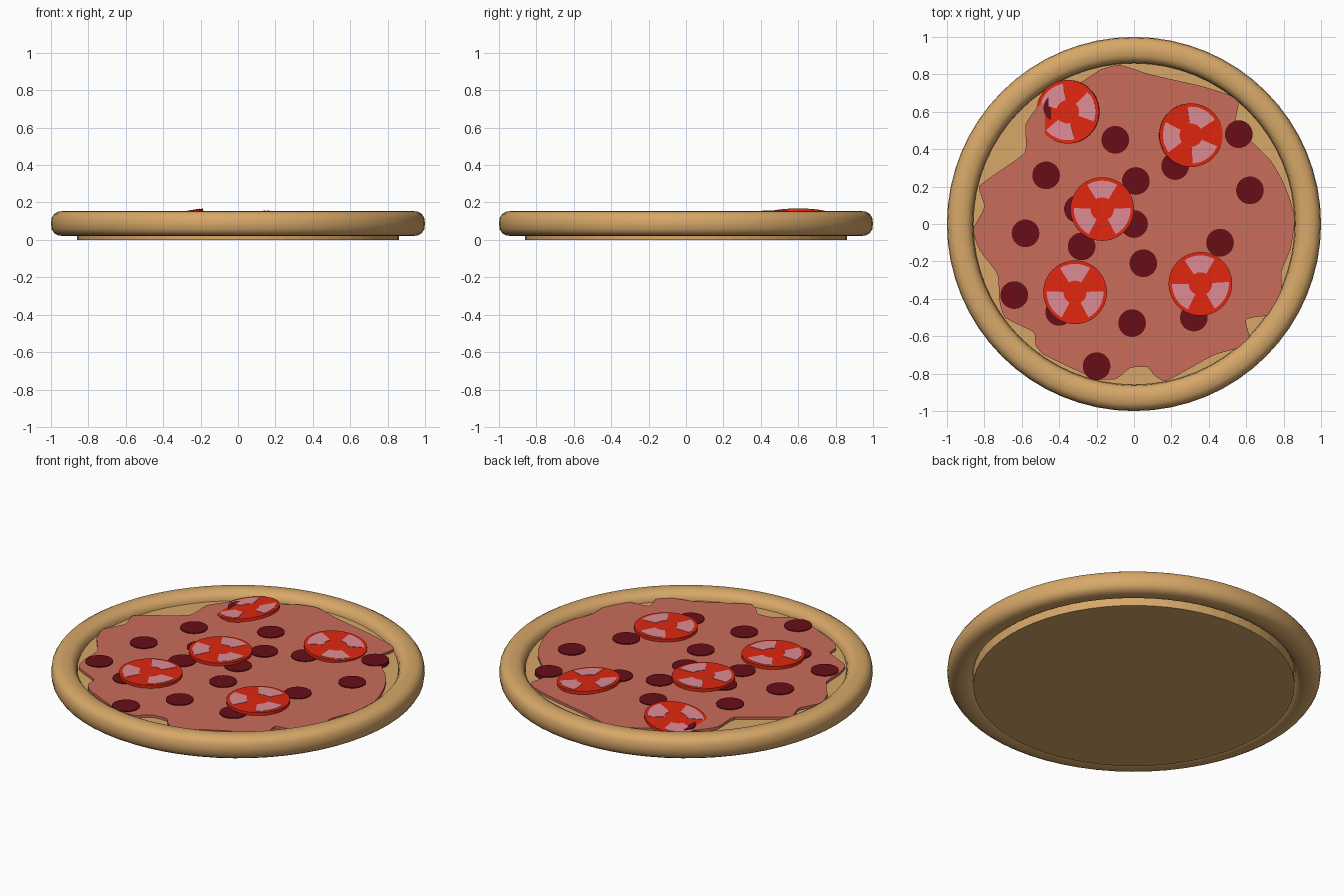
import bpy, bmesh
from math import sin, cos, pi, radians, copysign
from mathutils import Matrix, Vector

if "Cube" in bpy.data.objects:
    bpy.data.objects.remove(bpy.data.objects["Cube"])


def material(name, rgb):
    m = bpy.data.materials.new(name)
    m.diffuse_color = (*rgb, 1)
    m.use_nodes = True
    m.node_tree.nodes["Principled BSDF"].inputs["Base Color"].default_value = m.diffuse_color
    return m


DOUGH = material("dough", (0.68, 0.39, 0.14))
SAUCE = material("sauce", (0.58, 0.15, 0.10))
SAUSAGE = material("sausage", (0.14, 0.004, 0.008))
RED = material("tomato_red", (0.75, 0.02, 0.005))
PINK = material("tomato_pulp", (0.73, 0.26, 0.30))


def finish(name, bm, *mats):
    bmesh.ops.recalc_face_normals(bm, faces=bm.faces)
    me = bpy.data.meshes.new(name)
    bm.to_mesh(me)
    bm.free()
    for m in mats:
        me.materials.append(m)
    ob = bpy.data.objects.new(name, me)
    bpy.context.collection.objects.link(ob)
    return ob


def slab(bm, outline, z0, z1, mat=0):
    """Extrude a flat outline from z0 up to z1."""
    lo = [bm.verts.new((x, y, z0)) for x, y in outline]
    hi = [bm.verts.new((x, y, z1)) for x, y in outline]
    n = len(outline)
    faces = [bm.faces.new(lo[::-1]), bm.faces.new(hi)]
    faces += [bm.faces.new((lo[i], lo[(i + 1) % n], hi[(i + 1) % n], hi[i])) for i in range(n)]
    for f in faces:
        f.material_index = mat


def arc(r, a0, a1, n):
    return [(r * cos(a0 + (a1 - a0) * i / n), r * sin(a0 + (a1 - a0) * i / n)) for i in range(n + 1)]


def circle(r, n):
    return arc(r, 0, 2 * pi, n)[:-1]


# Crust: a slightly squared round section swept around the pizza
def squared(v):
    return copysign(abs(v) ** 0.8, v)


SEG, SIDES = 64, 16
bm = bmesh.new()
rings = []
for i in range(SEG):
    a = 2 * pi * i / SEG
    ring = []
    for j in range(SIDES):
        t = 2 * pi * j / SIDES
        r, z = 0.93 + 0.07 * squared(cos(t)), 0.0875 + 0.0675 * squared(sin(t))
        ring.append(bm.verts.new((r * cos(a), r * sin(a), z)))
    rings.append(ring)
for i in range(SEG):
    p, q = rings[i], rings[(i + 1) % SEG]
    for j in range(SIDES):
        k = (j + 1) % SIDES
        bm.faces.new((p[j], q[j], q[k], p[k]))
crust = finish("crust", bm, DOUGH)
for f in crust.data.polygons:
    f.use_smooth = True

# Base disc
bm = bmesh.new()
slab(bm, circle(0.86, SEG), 0, 0.105)
finish("base", bm, DOUGH)

# Sauce: irregular outline, smoothed through its points
edge = [(.86, .02), (.835, .13), (.79, .24), (.73, .34), (.62, .45), (.54, .53), (.56, .65),
        (.51, .69), (.35, .74), (.085, .80), (-.075, .85), (-.18, .825), (-.28, .76),
        (-.41, .72), (-.52, .62), (-.58, .53), (-.585, .38), (-.825, .205), (-.80, .09),
        (-.86, -.03), (-.825, -.14), (-.73, -.27), (-.72, -.41), (-.69, -.50), (-.535, -.58),
        (-.525, -.65), (-.48, -.70), (-.21, -.825), (-.10, -.83), (-.02, -.77), (.07, -.765),
        (.11, -.81), (.17, -.84), (.43, -.70), (.62, -.64), (.60, -.51), (.77, -.48),
        (.79, -.38), (.79, -.25), (.835, -.14)]
pts = [Vector(p) for p in edge]
smooth = []
for i in range(len(pts)):
    a, b, c, d = (pts[(i + k) % len(pts)] for k in (-1, 0, 1, 2))
    m = 0.3 * min(1, (c - b).length / max((c - a).length, 1e-6) * 2)
    n = 0.3 * min(1, (c - b).length / max((d - b).length, 1e-6) * 2)
    for s in range(4):
        t = s / 4
        p = ((2 * t**3 - 3 * t**2 + 1) * b + (t**3 - 2 * t**2 + t) * m * (c - a)
             + (3 * t**2 - 2 * t**3) * c + (t**3 - t**2) * n * (d - b))
        smooth.append((p.x, p.y))
bm = bmesh.new()
slab(bm, smooth, 0.095, 0.12)
finish("sauce", bm, SAUCE)

# Sausage slices
spots = [(-.10, .45), (-.47, .26), (.01, .23), (.22, .31), (.56, .48), (.62, .18), (-.30, .08),
         (0, 0), (-.58, -.05), (-.28, -.12), (.46, -.10), (.05, -.21), (-.64, -.38),
         (-.40, -.47), (-.01, -.53), (.32, -.50), (-.20, -.76), (-.41, .62)]
for i, (x, y) in enumerate(spots):
    bm = bmesh.new()
    slab(bm, circle(0.074, 32), -0.02, 0)
    finish(f"sausage_slice_{i + 1}", bm, SAUSAGE).location = (x, y, 0.125)

# Tomato slices: red disc with three pulp wedges (x, y, z, tilt, turn)
tomatoes = [(-.17, .08, .141, 0, 90), (-.315, -.365, .141, 0, 90), (.355, -.32, .141, 0, 92),
            (.305, .475, .142, 5, 65), (-.355, .60, .14, -9.5, 12)]
for i, (x, y, z, tilt, turn) in enumerate(tomatoes):
    bm = bmesh.new()
    slab(bm, circle(0.17, 48), -0.018, 0)
    for k in range(3):
        a, h = 2 * pi * k / 3, radians(32)
        wedge = arc(0.152, a - h, a + h, 8) + arc(0.062, a + h, a - h, 8)
        slab(bm, wedge, -0.01, 0.002, 1)
    ob = finish(f"tomato_slice_{i + 1}", bm, RED, PINK)
    ob.matrix_world = (Matrix.Translation((x, y, z)) @ Matrix.Rotation(radians(tilt), 4, 'Y')
                       @ Matrix.Rotation(radians(turn), 4, 'Z'))
